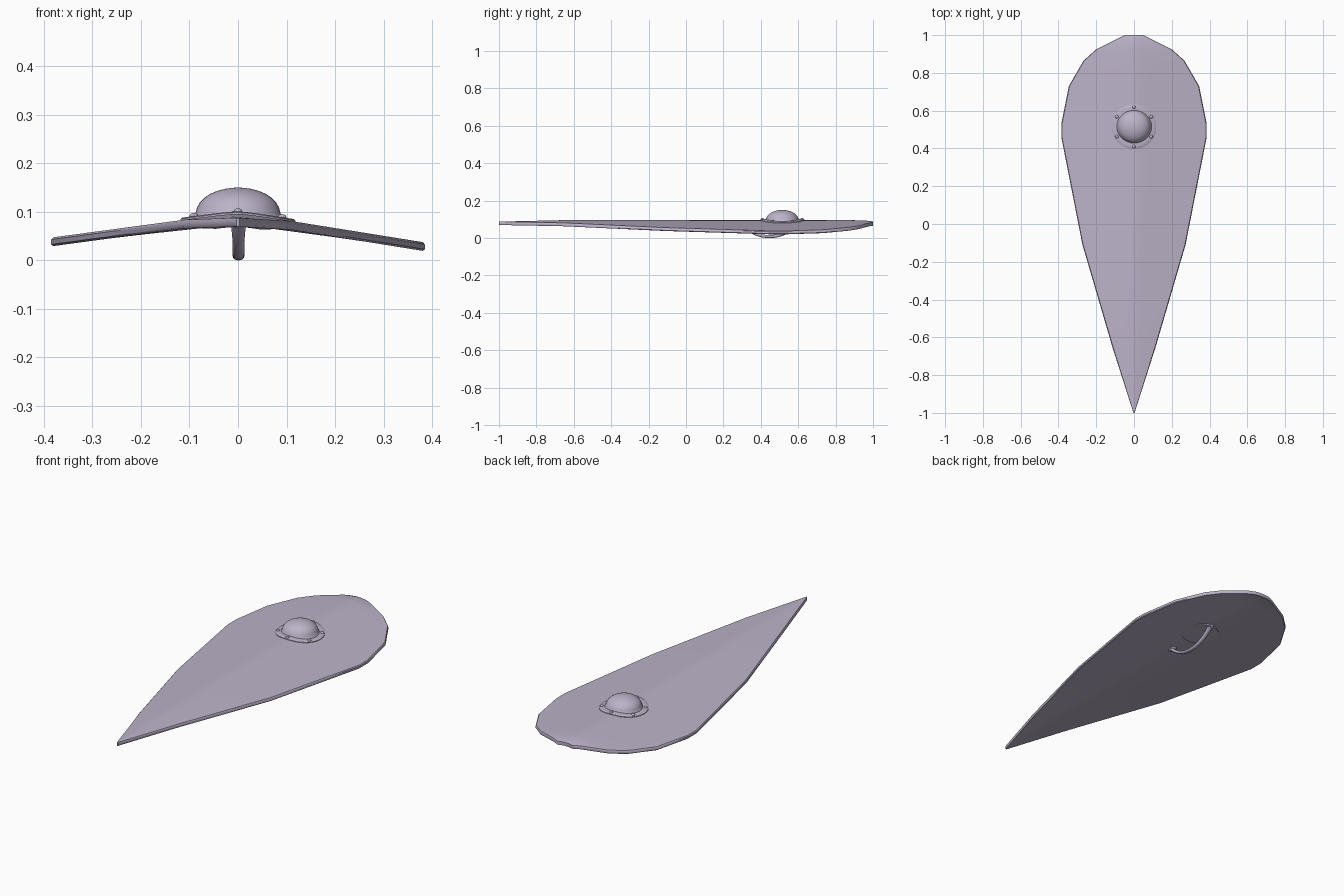
import bpy, bmesh, math
from mathutils import Vector

if "Cube" in bpy.data.objects:
    bpy.data.objects.remove(bpy.data.objects["Cube"])

mat = bpy.data.materials.new("pale lilac grey")
mat.diffuse_color = (0.5, 0.45, 0.58, 1)
mat.use_nodes = True
mat.node_tree.nodes["Principled BSDF"].inputs["Base Color"].default_value = mat.diffuse_color

BOSS_Y = 0.515


def top_z(x):
    """Height of the shield face: a shallow ridge, leaning slightly to the right."""
    return 0.107 - 0.145 * math.sqrt(x * x + 0.0005) * 1.02 - 0.008 - 0.013 * x


def make(name, bm, smooth=35):
    bmesh.ops.recalc_face_normals(bm, faces=bm.faces)
    me = bpy.data.meshes.new(name)
    bm.to_mesh(me)
    bm.free()
    ob = bpy.data.objects.new(name, me)
    bpy.context.collection.objects.link(ob)
    me.materials.append(mat)
    bpy.ops.object.select_all(action='DESELECT')
    ob.select_set(True)
    bpy.context.view_layer.objects.active = ob
    bpy.ops.object.shade_smooth_by_angle(angle=math.radians(smooth))
    return ob


def loft(bm, rings):
    """Bridge closed rings of points and cap both ends."""
    vs = [[bm.verts.new(p) for p in r] for r in rings]
    n = len(vs[0])
    for a, b in zip(vs, vs[1:]):
        for i in range(n):
            bm.faces.new((a[i], a[(i + 1) % n], b[(i + 1) % n], b[i]))
    bm.faces.new(vs[0])
    bm.faces.new(vs[-1])


# Shield board: cross-sections with rounded rim, (y, half width, ridge drop)
stations = [(-1, .003, .008), (-.65, .115, 0), (-.11, .273, 0), (.46, .385, 0),
            (.53, .385, 0), (.73, .345, 0), (.865, .267, 0), (.925, .2, .001),
            (.985, .08, .004), (1, .05, .009)]
T = 0.018
rings = []
for y, w, drop in stations:
    e = min(.004, w * .3)
    fr = [-1, -.8, -.6, -.4, -.2, -.08, 0, .08, .2, .4, .6, .8, 1]
    top = [Vector((f * (w - e), y, top_z(f * (w - e)) - drop)) for f in fr]
    z = top_z(w) - drop
    zl = top_z(-w) - drop
    right = [Vector((w, y, z - .004)), Vector((w, y, z - T + .004))]
    left = [Vector((-w, y, zl - T + .004)), Vector((-w, y, zl - .004))]
    under = [p - Vector((0, 0, T)) for p in reversed(top)]
    rings.append(top + right + under + left)
bm = bmesh.new()
loft(bm, rings)
make("shield_board", bm, 40)

# Boss: low dome
bm = bmesh.new()
N = 32
prof = [(.094, .068), (.094, .088), (.088, .096)]
prof += [(.086 * math.cos(a), .099 + .051 * math.sin(a))
         for a in [math.radians(d) for d in (12, 24, 36, 48, 60, 72, 82, 88)]]
loft(bm, [[(r * math.cos(2 * math.pi * i / N), BOSS_Y + r * math.sin(2 * math.pi * i / N), z)
           for i in range(N)] for r, z in prof])
make("boss_dome", bm)

# Flange: ring draped over the ridge
bm = bmesh.new()
rr = []
for r, lift in ((.08, -.006), (.08, .005), (.098, .005), (.115, .005), (.118, .003), (.118, -.006)):
    ring = []
    for i in range(N):
        a = 2 * math.pi * i / N
        x = r * math.cos(a)
        ring.append((x, BOSS_Y + r * math.sin(a), top_z(x) + lift))
    rr.append(ring)
loft(bm, rr)
make("boss_flange", bm)

# Rivets around the flange
bm = bmesh.new()
for k in range(6):
    a = math.radians(90 + 60 * k)
    x, y = .105 * math.cos(a), BOSS_Y + .105 * math.sin(a)
    s = bmesh.ops.create_uvsphere(bm, u_segments=12, v_segments=8, radius=.009)
    for v in s["verts"]:
        v.co = Vector((x, y, top_z(x) + .005)) + Vector((v.co.x, v.co.y, v.co.z * .7))
make("rivets", bm)

# Handle: curved grip with flared feet under the board
bm = bmesh.new()
rings = []
HY, H = .447, .15
for k in range(17):
    t = -1 + k / 8
    y = HY + H * t
    z = .008 + .066 * abs(t) ** 2.2
    slope = 2.2 * .066 * abs(t) ** 1.2 / H * (1 if t > 0 else -1)
    nrm = Vector((0, -slope, 1)).normalized()
    wx = .012 + .003 * max(0, (abs(t) - .7) / .3)
    rings.append([Vector((.001 + wx * math.cos(a), y, z)) + nrm * .008 * math.sin(a)
                  for a in [2 * math.pi * j / 12 for j in range(12)]])
loft(bm, rings)
make("handle_grip", bm, 50)

bm = bmesh.new()
for s in (-1, 1):
    g = bmesh.ops.create_uvsphere(bm, u_segments=12, v_segments=8, radius=1)
    for v in g["verts"]:
        v.co = Vector((v.co.x * .015 + .001, HY + s * .145 + v.co.y * .028, .074 + v.co.z * .009))
make("handle_feet", bm)
